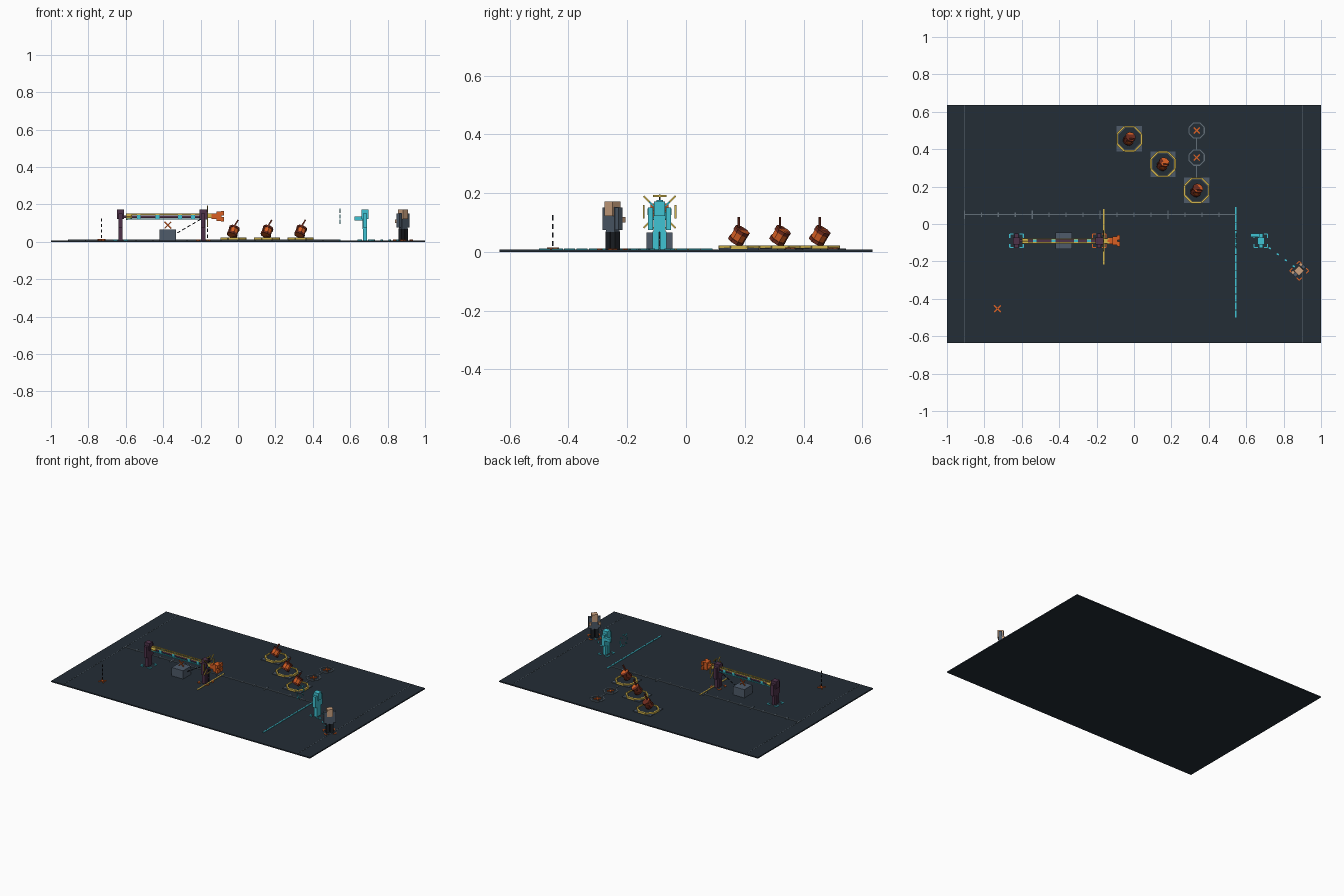
import bpy, bmesh
from math import pi, cos, sin, radians
from mathutils import Matrix, Vector

old = bpy.data.objects.get("Cube")
if old:
    bpy.data.objects.remove(old, do_unlink=True)


def material(name, rgb):
    lin = [((c / 255 + 0.055) / 1.055) ** 2.4 for c in rgb] + [1]
    m = bpy.data.materials.new(name)
    m.use_nodes = True
    m.diffuse_color = lin
    m.node_tree.nodes["Principled BSDF"].inputs["Base Color"].default_value = lin
    return m


GROUND = material("dark floor", (35, 45, 54))
CYAN = material("cyan", (64, 196, 212))
YELLOW = material("yellow", (212, 182, 76))
ORANGE = material("orange", (218, 96, 36))
RUST = material("rust", (112, 44, 30))
PURPLE = material("dark purple", (78, 50, 74))
SLATE = material("slate", (78, 91, 106))
TAN = material("tan", (204, 162, 128))
BLACK = material("black", (28, 32, 38))
GREY = material("grey line", (98, 110, 120))

TOP = 0.008          # floor surface
LANE = -0.09         # y of the main row


def finish(bm, name, mat):
    me = bpy.data.meshes.new(name)
    bm.to_mesh(me)
    bm.free()
    me.materials.append(mat)
    ob = bpy.data.objects.new(name, me)
    bpy.context.collection.objects.link(ob)
    return ob


def part(name, mat, pieces):
    """One object from a list of unit cube transforms."""
    bm = bmesh.new()
    for m in pieces:
        bmesh.ops.create_cube(bm, size=1, matrix=m)
    return finish(bm, name, mat)


def box(x, y, z0, z1, sx, sy, base=Matrix()):
    return base @ Matrix.Translation((x, y, (z0 + z1) / 2)) @ Matrix.Diagonal((sx, sy, z1 - z0, 1))


def bar(p, q, w, h=None):
    p, q = Vector(p), Vector(q)
    rot = (q - p).to_track_quat('X', 'Z').to_matrix().to_4x4()
    return Matrix.Translation((p + q) / 2) @ rot @ Matrix.Diagonal(((q - p).length, w, h or w, 1))


def dashes(p, q, n, w, h=None, fill=0.6):
    p, q = Vector(p), Vector(q)
    return [bar(p.lerp(q, i / (n - 1 + fill)), p.lerp(q, (i + fill) / (n - 1 + fill)), w, h)
            for i in range(n)]


def prism(name, mat, base, r, depth, sides, r2=None):
    bm = bmesh.new()
    bmesh.ops.create_cone(bm, cap_ends=True, segments=sides, radius1=r,
                          radius2=r if r2 is None else r2, depth=depth, matrix=base)
    return finish(bm, name, mat)


def octagon(x, y, z, r, w, h):
    """Flat ring of eight bars, with sides along the axes."""
    pts = [(x + r * cos((i + .5) * pi / 4), y + r * sin((i + .5) * pi / 4), z) for i in range(8)]
    return [bar(pts[i - 1], pts[i], w, h) for i in range(8)]


def cross(c, r, u, v, w):
    c, u, v = Vector(c), Vector(u) * r, Vector(v) * r
    return [bar(c - u - v, c + u + v, w), bar(c - u + v, c + u - v, w)]


def brackets(name, mat, base, r=0.036, leg=0.02, w=0.006):
    out = []
    for sx in (-1, 1):
        for sy in (-1, 1):
            out.append(box(sx * (r - leg / 2), sy * r, TOP, TOP + .004, leg, w, base))
            out.append(box(sx * r, sy * (r - leg / 2), TOP, TOP + .004, w, leg, base))
    part(name, mat, out)


def place(x, y, yaw=0):
    return Matrix.Translation((x, y, 0)) @ Matrix.Rotation(yaw, 4, 'Z')


def figure(name, base, head, torso, legs):
    """Blocky person facing local +x."""
    part(name + "_head", head, [box(0, 0, .122, .172, .038, .038, base)])
    part(name + "_torso", torso, [box(0, 0, .068, .153, .023, .042, base)])
    part(name + "_arms", torso, [box(0, s * .03, .075, .152, .021, .017, base) for s in (-1, 1)])
    part(name + "_legs", legs, [box(0, s * .013, TOP, .07, .022, .022, base) for s in (-1, 1)])


def vertical_ring(name, mat, x, z, r, size):
    """Eight floating segments facing along x."""
    out = []
    for i in range(8):
        a = i * pi / 4
        c = Vector((x, LANE + r * cos(a), z + r * sin(a)))
        d = Vector((0, sin(a), cos(a))) * size / 2
        out.append(bar(c - d, c + d, .006))
    part(name, mat, out)


# Floor with edge lines and measuring scale
part("floor", GROUND, [box(0, 0, 0, TOP, 2, 1.27)])
part("edge_lines", GREY, [box(x, 0, TOP, TOP + .001, .002, 1.27) for x in (-.907, .903)])
scale = [box(-.182, .05, TOP, TOP + .003, 1.455, .006)]
for i in range(17):
    scale.append(box(-.907 + i * .0907, .05, TOP, TOP + .003, .006, .046 if i % 4 == 0 else .024))
part("distance_scale", GREY, scale)

# Floor lines
part("cyan_line", CYAN, dashes((.545, .09, TOP + .002), (.545, -.5, TOP + .002), 14, .008, .004, .9))
part("yellow_line", YELLOW, [box(-.163, -.068, TOP, TOP + .004, .008, .295)])

# Blocky people and their floor brackets
for name, x, mat in (("rear_guard", -.628, CYAN), ("front_guard", -.186, ORANGE)):
    figure(name, place(x, LANE), PURPLE, PURPLE, PURPLE)
    brackets(name + "_brackets", mat, place(x, LANE))
figure("cyan_fighter", place(.678, LANE, pi), CYAN, CYAN, CYAN)
part("cyan_fighter_raised_arm", CYAN, [box(.65, LANE + .03, .114, .135, .054, .018)])
brackets("cyan_fighter_brackets", CYAN, place(.678, LANE))
walker = place(.883, -.25, radians(135))
figure("walker", walker, TAN, SLATE, BLACK)
part("walker_hands", TAN, [box(.015, s * .03, .1, .118, .02, .016, walker) for s in (-1, 1)])
brackets("walker_brackets", ORANGE, walker)
part("walker_trail", CYAN, dashes((.72, -.125, TOP + .002), (.86, -.23, TOP + .002), 4, .008, .004, .25))

# Long reaching beam with coloured rails, clamps and bead
part("beam_core", PURPLE, [bar((-.61, LANE, .134), (-.16, LANE, .134), .012)])
part("beam_upper_rails", YELLOW, [bar((-.6, LANE + s * .01, .147), (-.13, LANE + s * .01, .147), .006)
                                  for s in (-1, 1)])
part("beam_lower_rails", CYAN, [bar((-.6, LANE + s * .01, .122), (-.16, LANE + s * .01, .122), .006)
                                for s in (-1, 1)])
part("beam_clamps", CYAN, [bar((x, LANE, .134), (x + .02, LANE, .134), .02)
                           for x in (-.54, -.44, -.32, -.25)])
prism("beam_bead", YELLOW, Matrix.Translation((-.583, LANE, .134)) @ Matrix.Rotation(pi / 2, 4, 'Y'),
      .018, .03, 8, .01)

# Blocky fist at the end of the beam
part("fist_wrist", YELLOW, [bar((-.16, LANE, .136), (-.12, LANE, .136), .02)])
part("fist", ORANGE, [box(-.128, LANE, .122, .15, .03, .034), box(-.102, LANE, .11, .163, .025, .045)])
part("fist_knuckles", ORANGE, [box(-.082, LANE + s * .017, z, z + .024, .016, .026)
                               for s in (-1, 1) for z in (.108, .14)])

# Impact rings
vertical_ring("impact_ring", YELLOW, -.163, .136, .054, .046)
vertical_ring("target_ring", CYAN, .545, .136, .038, .022)
part("impact_marker", BLACK, dashes((-.163, LANE, .02), (-.163, LANE, .195), 6, .005))

# Crate with cross and guide line
part("crate", SLATE, [box(-.375, LANE, TOP, .066, .088, .088)])
part("crate_cross", ORANGE, cross((-.375, LANE, .089), .018, (1, 0, 0), (0, 0, 1), .006))
part("crate_guide", BLACK, dashes((-.325, LANE, .047), (-.2, LANE, .12), 5, .005))

# Lone floor cross with dashed upright
part("floor_cross", ORANGE, cross((-.73, -.453, TOP + .003), .018, (1, 0, 0), (0, 1, 0), .007))
part("floor_cross_upright", BLACK, dashes((-.73, -.453, .02), (-.73, -.453, .125), 4, .005))

# Kegs on octagonal pads
for i, (x, y) in enumerate(((-.025, .455), (.155, .32), (.335, .18))):
    n = "keg_%d_" % (i + 1)
    part(n + "pad", SLATE, [box(x, y, TOP, .013, .136, .136)])
    prism(n + "pad_centre", GROUND, place(x, y, pi / 8) @ Matrix.Translation((0, 0, .014)), .062, .008, 8)
    part(n + "pad_ring", YELLOW, octagon(x, y, .016, .07, .01, .012))
    lean = Vector((.3, .48, .82)).to_track_quat('Z', 'Y').to_matrix().to_4x4()
    base = Matrix.Translation((x, y, .055)) @ lean
    prism(n + "body", ORANGE, base, .026, .05, 8)
    for z in (-.019, .019):
        prism(n + "band", RUST, base @ Matrix.Translation((0, 0, z)), .029, .012, 8)
    part(n + "side_staves", RUST, [base @ Matrix.Rotation(a, 4, 'Z') @
                                   box(.022, 0, -.02, .02, .008, .018) for a in (-.6, .2, 1.0)])
    part(n + "fuse", RUST, [bar((x, y, .075), (x + .026, y, .117), .008)])

# Marked octagons joined to the last pad
for i, y in enumerate((.5, .355)):
    part("marker_ring_%d" % (i + 1), GREY, octagon(.335, y, TOP + .002, .044, .006, .004))
    part("marker_cross_%d" % (i + 1), ORANGE,
         cross((.335, y, TOP + .003), .016, (1, 0, 0), (0, 1, 0), .007))
part("marker_links", GREY, [box(.335, .427, TOP, TOP + .003, .005, .06),
                            box(.335, .28, TOP, TOP + .003, .005, .07)])
